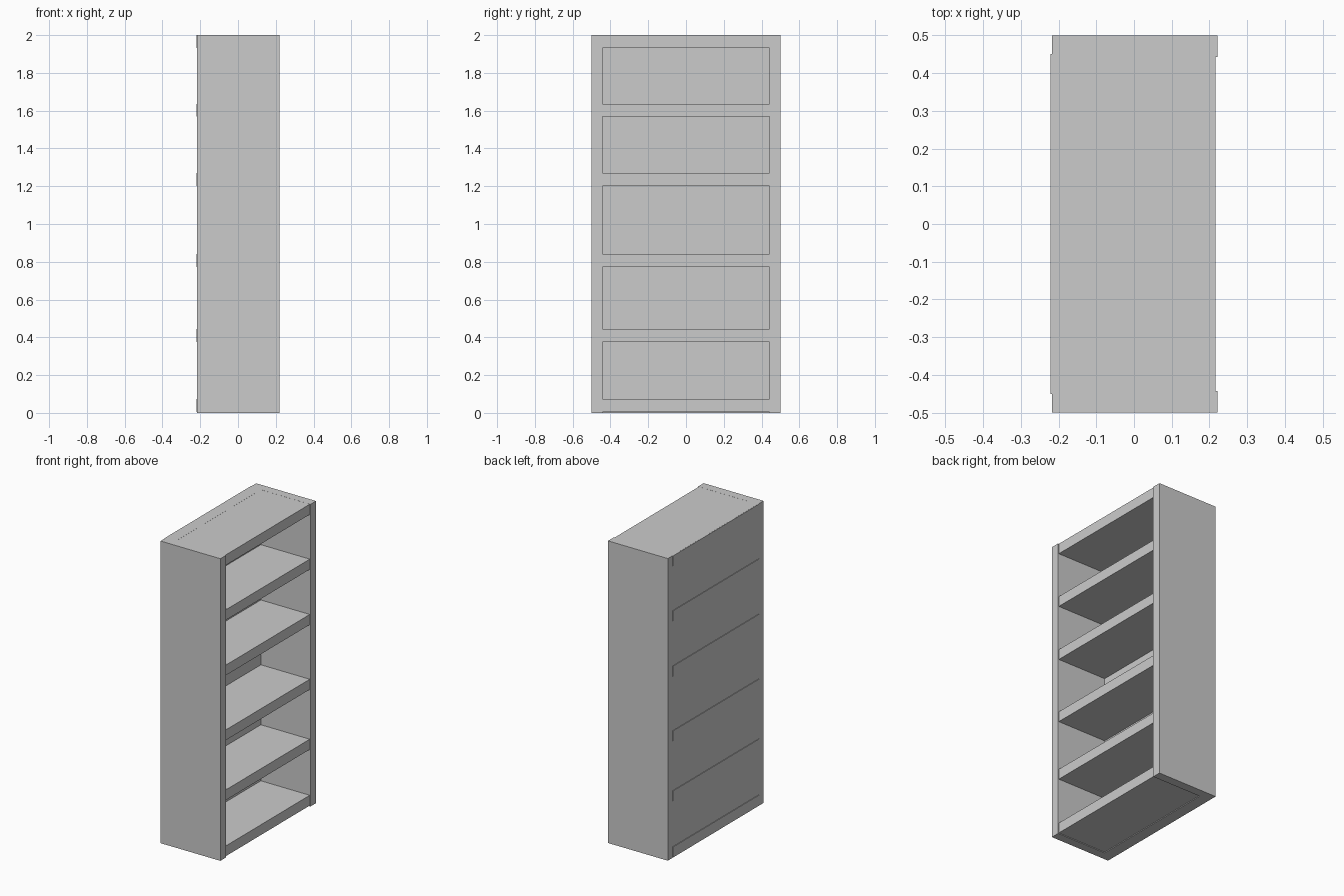
import bpy

if "Cube" in bpy.data.objects:
    bpy.data.objects.remove(bpy.data.objects["Cube"])


def box(name, x, y, z):
    """Axis-aligned box from (min, max) ranges."""
    bpy.ops.mesh.primitive_cube_add(size=1, location=[(a + b) / 2 for a, b in (x, y, z)])
    ob = bpy.context.object
    ob.name = name
    ob.scale = [b - a for a, b in (x, y, z)]
    bpy.ops.object.transform_apply(location=False, rotation=False, scale=True)
    return ob


BACK, FRONT = -0.217, 0.221
INNER = 0.442
HEIGHT = 2.0

# Side panels
box("side_panel_left", (BACK, FRONT), (-0.5, -INNER), (0, HEIGHT))
box("side_panel_right", (BACK, FRONT), (INNER, 0.5), (0, HEIGHT))

# Thick back panel
box("back_panel", (BACK, -0.142), (-INNER, INNER), (0, HEIGHT))

# Shelves, slightly set back in front and poking through at the rear
THICK = 0.068
for i, z in enumerate((0.005, 0.376, 0.773, 1.202, 1.568, 1.9315)):
    box(f"shelf_{i + 1}", (-0.221, 0.216), (-0.451, 0.451), (z, z + THICK))
